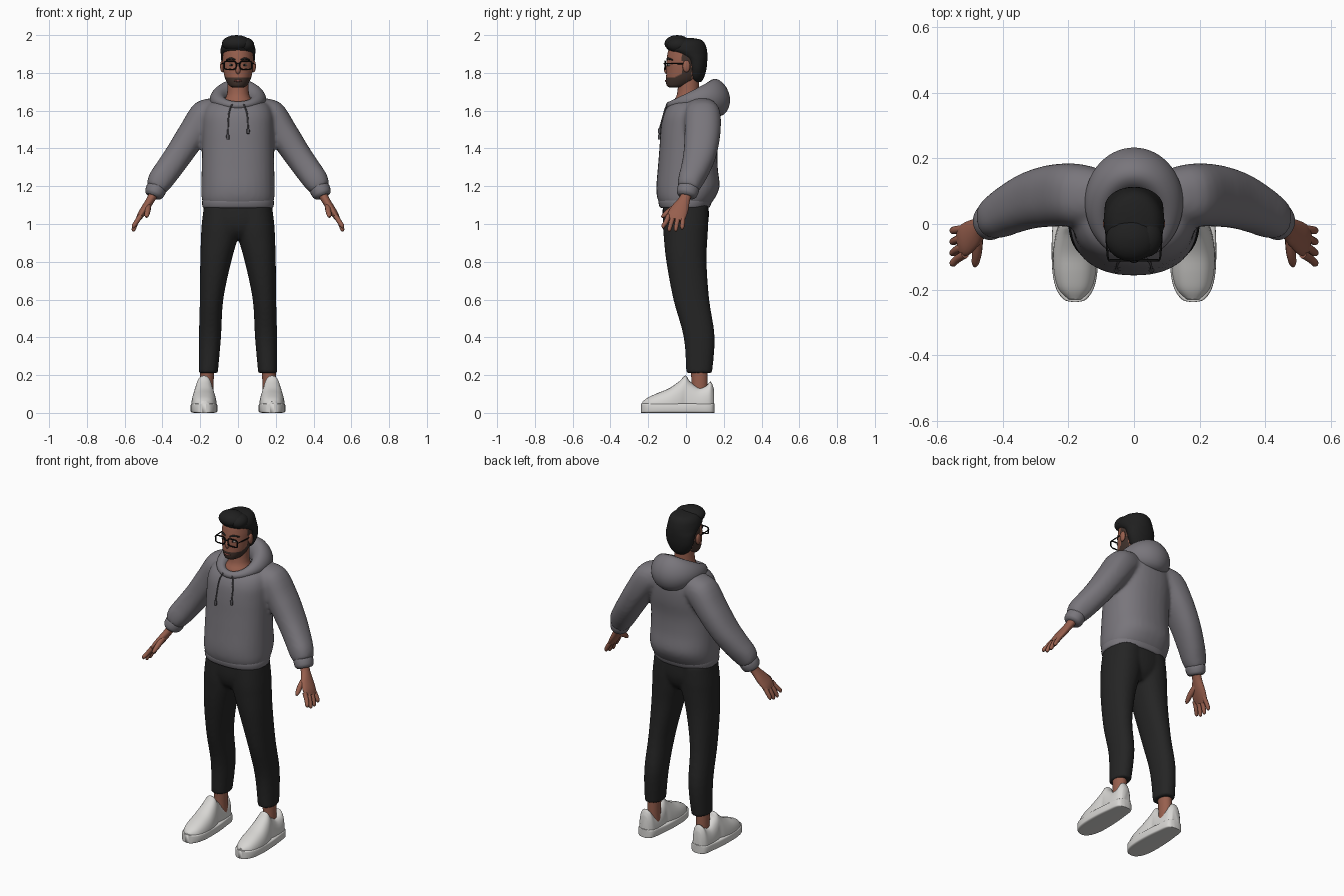
import bpy, bmesh, math
from mathutils import Vector

def material(name, r, g, b):
    m = bpy.data.materials.new(name)
    m.diffuse_color = (r, g, b, 1)
    return m

GREY = material("hoodie grey", 0.19, 0.18, 0.20)
CORD = material("cord grey", 0.09, 0.085, 0.095)
BLACK = material("trouser black", 0.018, 0.018, 0.018)
HAIR = material("hair black", 0.014, 0.014, 0.014)
SKIN = material("skin brown", 0.31, 0.115, 0.075)
BEARD = material("beard brown", 0.055, 0.033, 0.026)
WHITE = material("shoe white", 0.68, 0.67, 0.65)
FRAME = material("frame black", 0.005, 0.005, 0.005)
LIP = material("lip red", 0.22, 0.07, 0.055)
EYE = material("eye white", 0.5, 0.47, 0.44)
X, Y, Z = Vector((1, 0, 0)), Vector((0, 1, 0)), Vector((0, 0, 1))

# ---- ring makers: each ring is (centre, U radius vector, V radius vector)
def level(rows):
    """Horizontal rings from (z, x0, x1, y0, y1)."""
    return [(Vector(((a + b) / 2, (c + d) / 2, z)), X * (b - a) / 2, Y * (d - c) / 2)
            for z, a, b, c, d in rows]

def sym(rows):
    """Horizontal rings centred on x = 0 from (z, rx, y0, y1)."""
    return level([(z, -r, r, c, d) for z, r, c, d in rows])

def tube(rows):
    """Rings square to a path from (x, y, z, ru, rv)."""
    p = [Vector(r[:3]) for r in rows]
    out = []
    for i, r in enumerate(rows):
        t = (p[min(i + 1, len(p) - 1)] - p[max(i - 1, 0)]).normalized()
        ref = Y if abs(t.y) < 0.9 else Z
        u = t.cross(ref).normalized()
        out.append((p[i], u * r[3], u.cross(t) * r[4]))
    return out

def flip(rings):
    m = Vector((-1, 1, 1))
    return [tuple(v * m for v in ring) for ring in rings]

def smooth_rings(rings, steps, closed):
    """Catmull-Rom interpolation between rings."""
    n = len(rings)
    get = (lambda i: rings[i % n]) if closed else (lambda i: rings[max(0, min(n - 1, i))])
    out = []
    for i in range(n if closed else n - 1):
        for k in range(steps):
            t = k / steps
            out.append([0.5 * (2 * b + (c - a) * t + (2 * a - 5 * b + 4 * c - d) * t * t
                               + (3 * b - a - 3 * c + d) * t ** 3)
                        for a, b, c, d in zip(get(i - 1), get(i), get(i + 1), get(i + 2))])
    return out if closed else out + [list(rings[-1])]

def build(name, lofts, mat, n=24, power=2, steps=4, closed=False, fuse=0, angle=50, floor=0):
    bm = bmesh.new()
    for rings in lofts:
        loops = []
        for c, u, v in smooth_rings(rings, steps, closed):
            loop = []
            for k in range(n):
                a = 2 * math.pi * k / n
                ca, sa = math.cos(a), math.sin(a)
                p = (c + u * math.copysign(abs(ca) ** (2 / power), ca)
                     + v * math.copysign(abs(sa) ** (2 / power), sa))
                p.z = max(p.z, floor)
                loop.append(bm.verts.new(p))
            loops.append(loop)
        for i in range(len(loops) if closed else len(loops) - 1):
            a, b = loops[i], loops[(i + 1) % len(loops)]
            for k in range(n):
                bm.faces.new((a[k], a[(k + 1) % n], b[(k + 1) % n], b[k]))
        if not closed:
            bm.faces.new(loops[0])
            bm.faces.new(loops[-1])
    bmesh.ops.recalc_face_normals(bm, faces=bm.faces)
    me = bpy.data.meshes.new(name)
    bm.to_mesh(me)
    bm.free()
    ob = bpy.data.objects.new(name, me)
    bpy.context.collection.objects.link(ob)
    me.materials.append(mat)
    bpy.ops.object.select_all(action='DESELECT')
    ob.select_set(True)
    bpy.context.view_layer.objects.active = ob
    bpy.ops.object.shade_smooth_by_angle(angle=math.radians(angle))
    if fuse:  # melt overlapping lofts into one cloth surface
        r = ob.modifiers.new("melt", 'REMESH')
        r.mode, r.voxel_size, r.use_smooth_shade = 'VOXEL', fuse, True
        s = ob.modifiers.new("relax", 'SMOOTH')
        s.factor, s.iterations = 0.5, 6
    return ob

def blob(name, c, r, mat):
    """Ellipsoid."""
    rings = []
    for i in range(11):
        a = math.pi * (i / 10 - 0.5) * 0.99
        rings.append((Vector(c) + Z * r[2] * math.sin(a), X * r[0] * math.cos(a), Y * r[1] * math.cos(a)))
    return build(name, [rings], mat, n=20, steps=1)

def pair(name, rings, mat, **kw):
    build("right_" + name, [rings], mat, **kw)
    build("left_" + name, [flip(rings)], mat, **kw)

# ---- hoodie: body and sleeves melted together
body = sym([(1.10, .182, -.138, .125), (1.14, .193, -.153, .155), (1.2, .195, -.157, .178),
            (1.3, .192, -.149, .168), (1.4, .19, -.141, .168), (1.5, .19, -.134, .182),
            (1.58, .186, -.12, .184), (1.635, .16, -.085, .174), (1.66, .1, -.025, .15)])
sleeve = tube([(.09, .08, 1.605, .07, .08), (.17, .088, 1.575, .086, .095), (.24, .087, 1.478, .079, .095),
               (.312, .073, 1.37, .073, .087), (.372, .047, 1.285, .07, .076), (.415, .022, 1.225, .066, .066),
               (.437, .01, 1.185, .052, .056)])
build("hoodie_body", [body, sleeve, flip(sleeve)], GREY, n=32, power=2.3, fuse=.011)
build("hoodie_hem", [sym([(1.085, .176, -.128, .115), (1.09, .187, -.139, .126),
                          (1.115, .19, -.146, .136), (1.135, .186, -.143, .138)])], GREY, n=40, power=2.3)
pair("cuff", tube([(.425, .02, 1.205, .048, .052), (.433, .012, 1.185, .054, .058),
                   (.445, .003, 1.158, .05, .054), (.45, 0, 1.146, .038, .042)]), GREY)

# ---- hood: a closed roll, thin at the throat and deep at the back
hood = []
for i in range(16):
    a = 2 * math.pi * i / 16
    t = (1 - math.cos(a)) / 2
    out = Vector((math.sin(a), -math.cos(a), 0))
    hood.append((Vector((.103 * math.sin(a), .04 - .125 * math.cos(a), 1.627 + .075 * t - .032 * t * t)),
                 out * (.022 + .046 * t) + Z * .02 * (t - t * t),
                 Z * (.022 + .077 * t ** 1.3) - out * .012 * t))
build("hood", [hood], GREY, n=20, closed=True, power=1.85, angle=90)

# ---- drawstrings
for s, end in ((-1, 1.46), (1, 1.49)):
    build("drawstring", [tube([(s * .03, -.1, 1.635, .004, .004), (s * .048, -.117, 1.585, .004, .004),
                               (s * .054, -.138, end + .02, .004, .004), (s * .054, -.14, end + .012, .008, .008),
                               (s * .054, -.141, end - .012, .008, .008)])], CORD, n=8)

# ---- trousers
leg = level([(1.1, -.02, .18, -.12, .118), (1.0, -.01, .192, -.122, .118), (.93, .0, .196, -.118, .114),
             (.8, .036, .2, -.104, .109), (.6, .078, .202, -.067, .123), (.4, .09, .207, -.012, .152),
             (.21, .107, .208, .001, .138)])
seat = sym([(.92, .06, -.07, .07), (.96, .13, -.107, .103), (1.02, .178, -.123, .12), (1.1, .182, -.123, .12)])
build("trousers", [leg, flip(leg), seat], BLACK, n=32, power=2.2, fuse=.009)

# ---- ankles and shoes
pair("ankle", level([(.05, .13, .2, .03, .115), (.14, .13, .2, .03, .115), (.24, .125, .2, .025, .115)]), SKIN)
outline = [(-.237, .012), (-.23, .034), (-.20, .056), (-.15, .068), (-.08, .071), (0, .068),
           (.07, .06), (.12, .053), (.143, .04), (.151, .014)]
pair("shoe_sole", [(Vector((.18, y, .025)), X * w, Z * .025) for y, w in outline], WHITE, power=7, n=32)
tops = [(-.23, .022, .06), (-.20, .05, .082), (-.15, .064, .105), (-.09, .067, .13), (-.035, .06, .168),
        (-.003, .051, .198), (.02, .053, .168), (.065, .054, .135), (.105, .051, .142), (.13, .044, .166),
        (.147, .028, .13)]
pair("shoe_upper", [(Vector((.18, y, .03)), X * w, Z * (t - .03)) for y, w, t in tops], WHITE,
     power=2.5, n=28, floor=.02)

# ---- hands
pair("palm", tube([(.44, .006, 1.17, .025, .03), (.462, -.008, 1.13, .022, .03), (.49, -.03, 1.085, .021, .045),
                   (.515, -.048, 1.048, .018, .05), (.53, -.056, 1.022, .012, .044)]), SKIN)
for i, tip in enumerate([(-.12, .978), (-.088, .961), (-.054, .961), (-.02, .972)]):
    y0 = -.092 + .0255 * i
    pair("finger", tube([(.515, y0, 1.045, .013, .013), (.538, (y0 + tip[0]) / 2, 1.01, .0125, .0125),
                         (.552, tip[0], tip[1] + .012, .011, .011), (.555, tip[0], tip[1], .005, .005)]),
         SKIN, n=10)
pair("thumb", tube([(.475, -.035, 1.1, .016, .02), (.478, -.085, 1.07, .015, .016),
                    (.483, -.116, 1.046, .012, .012), (.485, -.129, 1.036, .005, .005)]), SKIN, n=10)

# ---- neck and head, with the beard coloured by a jaw line rule
build("neck", [sym([(1.60, .085, -.082, .08), (1.645, .078, -.07, .08), (1.69, .058, -.047, .07),
                    (1.79, .054, -.04, .07)])], SKIN)
head = build("head", [sym([(1.722, .024, -.085, -.03), (1.73, .044, -.1, .01), (1.75, .059, -.106, .05),
                           (1.775, .07, -.105, .07), (1.81, .077, -.104, .085), (1.85, .081, -.104, .095),
                           (1.89, .081, -.1, .1), (1.93, .074, -.088, .09), (1.96, .045, -.05, .06)])],
             SKIN, n=56, steps=6)
head.data.materials.append(BEARD)
for f in head.data.polygons:
    c = f.center
    jaw = 1.777 + .4 * max(0, c.y + .06)
    if c.y < .03 and (c.z < jaw or (c.y > -.02 and c.z < 1.9)):
        f.material_index = 1
blob("nose", (0, -.1, 1.817), (.014, .017, .024), SKIN)
blob("mouth", (0, -.103, 1.758), (.022, .0085, .006), LIP)
for s in (-1, 1):
    blob("ear", (s * .084, .002, 1.835), (.011, .02, .032), SKIN)
    blob("eye", (s * .034, -.088, 1.842), (.014, .012, .006), EYE)
    blob("iris", (s * .034, -.096, 1.842), (.006, .006, .006), FRAME)
    build("eyebrow", [tube([(s * .014, -.1, 1.868, .004, .004), (s * .036, -.095, 1.876, .006, .005),
                            (s * .062, -.07, 1.868, .003, .004)])], HAIR, n=8)

# ---- hair: cap with a swept quiff
build("hair_cap", [sym([(1.752, .035, .035, .08), (1.775, .062, .015, .095), (1.82, .083, .008, .108),
                        (1.87, .089, -.01, .113), (1.9, .091, -.06, .113), (1.925, .092, -.098, .11),
                        (1.955, .083, -.09, .1), (1.975, .062, -.07, .08), (1.984, .025, -.03, .04)])],
      HAIR, n=36)
blob("hair_quiff", (-.008, -.046, 1.955), (.078, .068, .045), HAIR)
blob("hair_quiff_side", (.04, -.04, 1.947), (.046, .06, .04), HAIR)

# ---- glasses
for s in (-1, 1):
    rim = []
    for i in range(24):
        a = 2 * math.pi * i / 24
        ca, sa = math.cos(a), math.sin(a)
        d = Vector((math.copysign(abs(ca) ** .5, ca) * .032, 0, math.copysign(abs(sa) ** .5, sa) * .022))
        rim.append((Vector((s * .042, -.111, 1.84)) + d, d.normalized() * .004, Y * .004))
    build("glasses_rim", [rim], FRAME, n=8, steps=1, closed=True)
    build("glasses_temple", [tube([(s * .073, -.111, 1.85, .003, .003), (s * .08, -.1, 1.85, .003, .003),
                                   (s * .086, 0, 1.848, .003, .003)])], FRAME, n=8)
build("glasses_bridge", [tube([(-.012, -.112, 1.847, .003, .003), (0, -.116, 1.849, .003, .003),
                               (.012, -.112, 1.847, .003, .003)])], FRAME, n=8)
